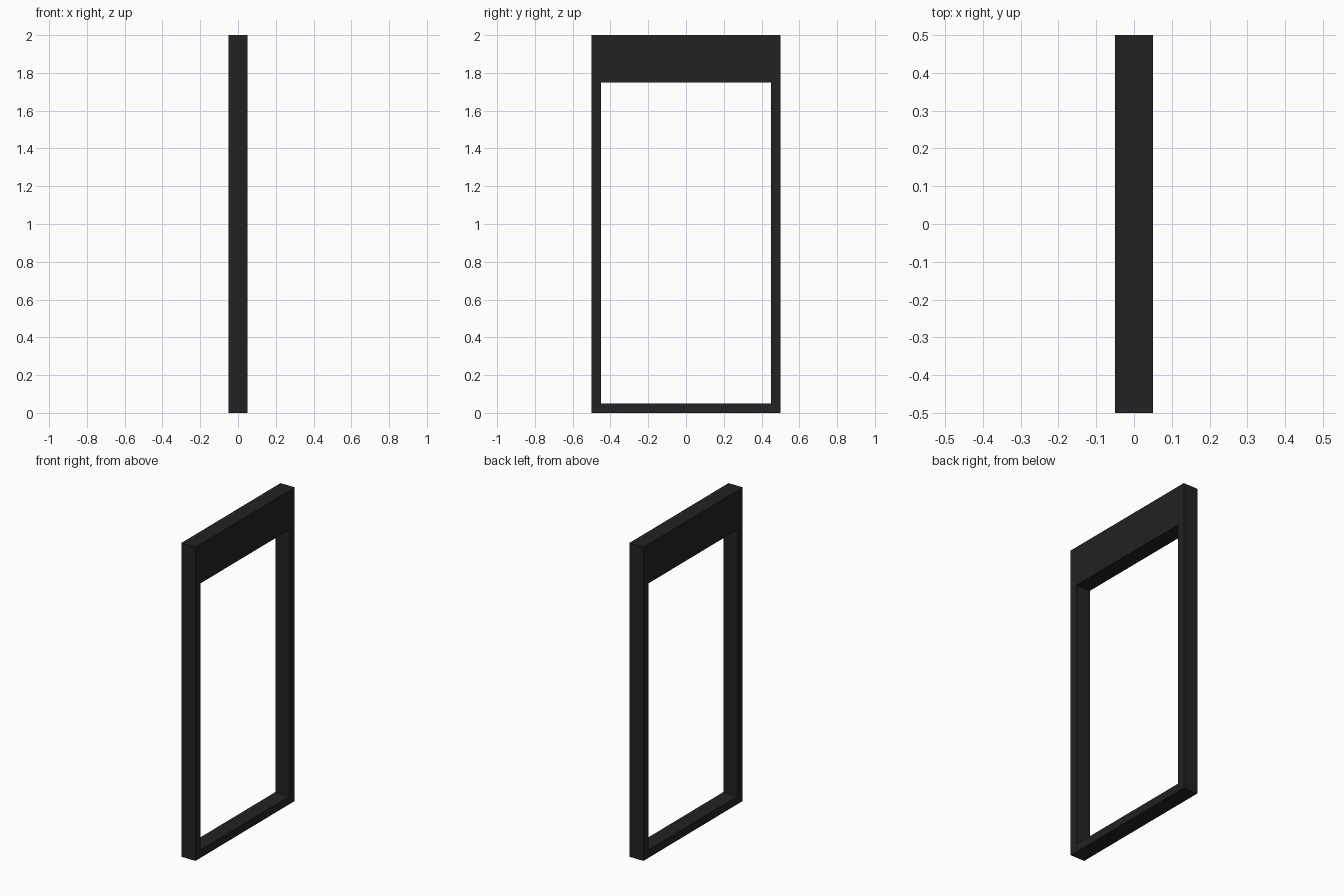
import bpy, bmesh

if "Cube" in bpy.data.objects:
    bpy.data.objects.remove(bpy.data.objects["Cube"])

# Dark painted material
dark = bpy.data.materials.new("near_black")
dark.diffuse_color = (0.016, 0.016, 0.016, 1.0)
dark.use_nodes = True
dark.node_tree.nodes["Principled BSDF"].inputs["Base Color"].default_value = dark.diffuse_color

HALF_DEPTH = 0.05


def rectangle(bm, half_width, bottom, top):
    """Four corners of an upright rectangle on the -x side."""
    corners = ((-half_width, bottom), (half_width, bottom),
               (half_width, top), (-half_width, top))
    return [bm.verts.new((-HALF_DEPTH, y, z)) for y, z in corners]


# Door frame: outer outline with opening, thin posts and sill, tall header
bm = bmesh.new()
outer = rectangle(bm, 0.5, 0.0, 2.0)
inner = rectangle(bm, 0.45, 0.05, 1.75)
for i in range(4):
    j = (i + 1) % 4
    bm.faces.new((outer[i], outer[j], inner[j], inner[i]))

# Extrude the outline through the frame depth
result = bmesh.ops.extrude_face_region(bm, geom=bm.faces[:], use_keep_orig=True)
moved = [g for g in result["geom"] if isinstance(g, bmesh.types.BMVert)]
bmesh.ops.translate(bm, verts=moved, vec=(2 * HALF_DEPTH, 0, 0))
bmesh.ops.recalc_face_normals(bm, faces=bm.faces[:])

mesh = bpy.data.meshes.new("door_frame")
bm.to_mesh(mesh)
bm.free()
mesh.materials.append(dark)
frame = bpy.data.objects.new("door_frame", mesh)
bpy.context.collection.objects.link(frame)
